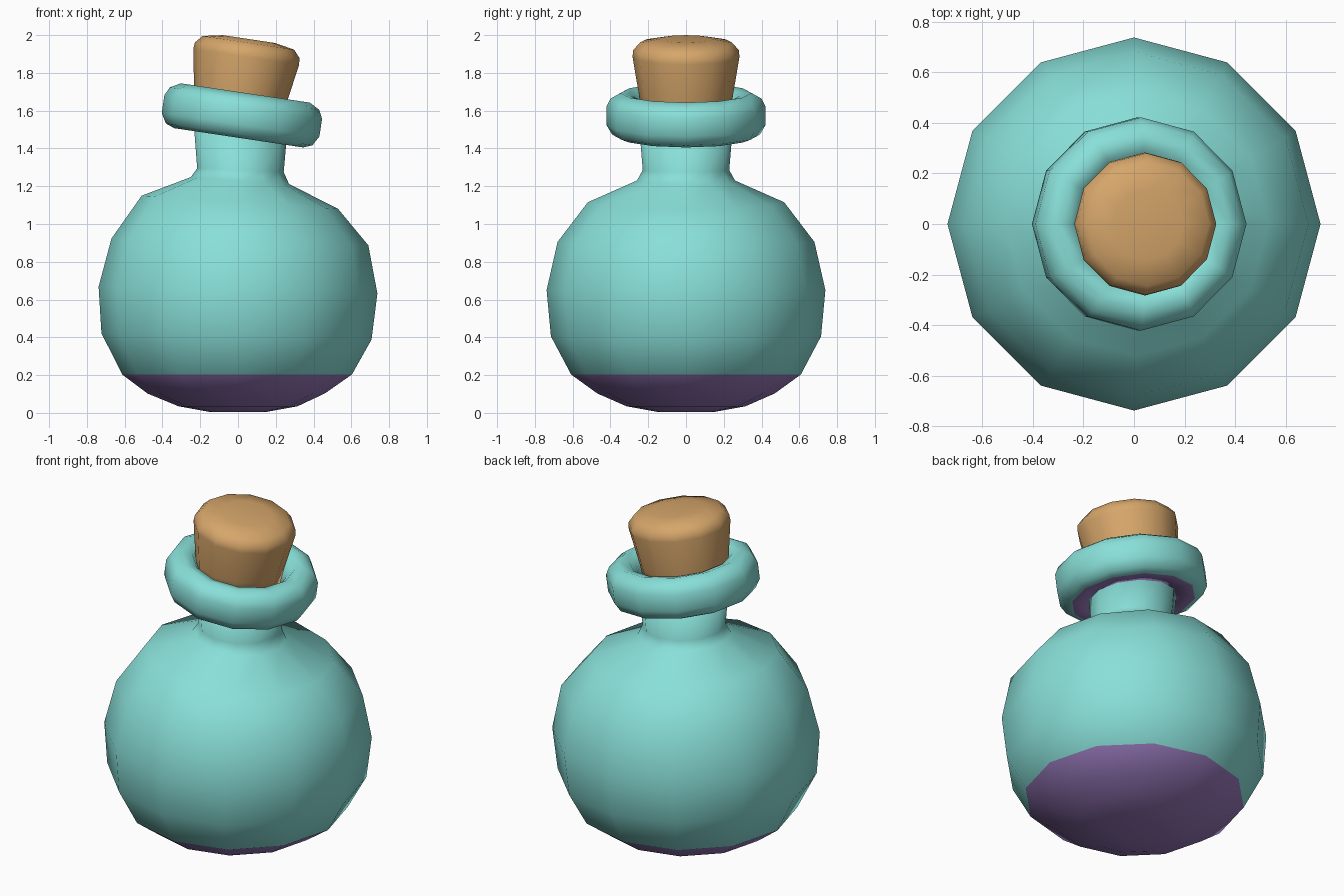
import bpy, bmesh, math
from mathutils import Vector

if "Cube" in bpy.data.objects:
    bpy.data.objects.remove(bpy.data.objects["Cube"])

SIDES = 12


def material(name, rgb):
    m = bpy.data.materials.new(name)
    m.diffuse_color = (*rgb, 1)
    m.use_nodes = True
    m.node_tree.nodes["Principled BSDF"].inputs["Base Color"].default_value = m.diffuse_color
    return m


TEAL = material("teal glass", (0.25, 0.74, 0.69))
PURPLE = material("purple base", (0.30, 0.185, 0.48))
CORK = material("cork", (0.67, 0.38, 0.145))


def loft(name, rings, mats, band_mat=lambda i: 0, cap_mat=None, closed=False):
    """Skin 12-sided rings given as (centre, half-width vector, y radius)."""
    bm = bmesh.new()
    loops = []
    for centre, half, ry in rings:
        loop = []
        for k in range(SIDES):
            a = 2 * math.pi * k / SIDES
            loop.append(bm.verts.new(centre + half * math.cos(a) + Vector((0, ry * math.sin(a), 0))))
        loops.append(loop)
    n = len(loops)
    for i in range(n if closed else n - 1):
        lo, hi = loops[i], loops[(i + 1) % n]
        for k in range(SIDES):
            j = (k + 1) % SIDES
            f = bm.faces.new((lo[k], lo[j], hi[j], hi[k]))
            f.material_index = band_mat(i)
    if not closed:
        bm.faces.new(loops[0][::-1]).material_index = band_mat(0)
        bm.faces.new(loops[-1]).material_index = band_mat(n - 2)
    bmesh.ops.recalc_face_normals(bm, faces=bm.faces[:])
    for f in bm.faces:
        f.smooth = True
    me = bpy.data.meshes.new(name)
    bm.to_mesh(me)
    bm.free()
    for m in mats:
        me.materials.append(m)
    ob = bpy.data.objects.new(name, me)
    bpy.context.collection.objects.link(ob)
    return ob


def tilted(profile, cx, cz, degrees):
    """Turn a (radius, height) profile into rings leaning to the right."""
    t = math.radians(degrees)
    u = Vector((math.cos(t), 0, -math.sin(t)))
    n = Vector((math.sin(t), 0, math.cos(t)))
    c = Vector((cx, 0, cz))
    return [(c + n * h, u * r, r) for r, h in profile]


# Body and neck: radius, centre x, centre z, drop on the right side
body = [
    (0.15, 0.0, 0.005, 0), (0.315, 0.0, 0.035, 0), (0.47, -0.01, 0.103, 0),
    (0.608, -0.005, 0.203, 0), (0.715, -0.008, 0.405, 0.017),
    (0.738, 0.0, 0.65, 0.018), (0.68, 0.01, 0.905, 0.018),
    (0.52, 0.01, 1.115, 0.035), (0.26, 0.01, 1.23, 0.018),
    (0.229, 0.013, 1.285, 0.01), (0.245, 0.012, 1.48, 0.036),
]
loft("bottle_body",
     [(Vector((cx, 0, cz)), Vector((r, 0, -dz)), r) for r, cx, cz, dz in body],
     [TEAL, PURPLE], lambda i: 1 if i < 3 else 0)

# Rounded lip, purple underneath
lip = [(0.235, -0.113), (0.345, -0.12), (0.392, -0.102), (0.422, -0.05), (0.422, 0.045),
       (0.40, 0.09), (0.345, 0.12), (0.285, 0.105), (0.245, 0.05)]
loft("bottle_lip", tilted(lip, 0.021, 1.575, 8.5), [TEAL, PURPLE],
     lambda i: 1 if i == 0 else 0, closed=True)

# Cork stopper
cork = [(0.235, -0.33), (0.248, -0.22), (0.283, -0.01), (0.28, 0.025), (0.245, 0.065), (0.14, 0.085)]
loft("cork_stopper", tilted(cork, 0.045, 1.895, 8.5), [CORK])
